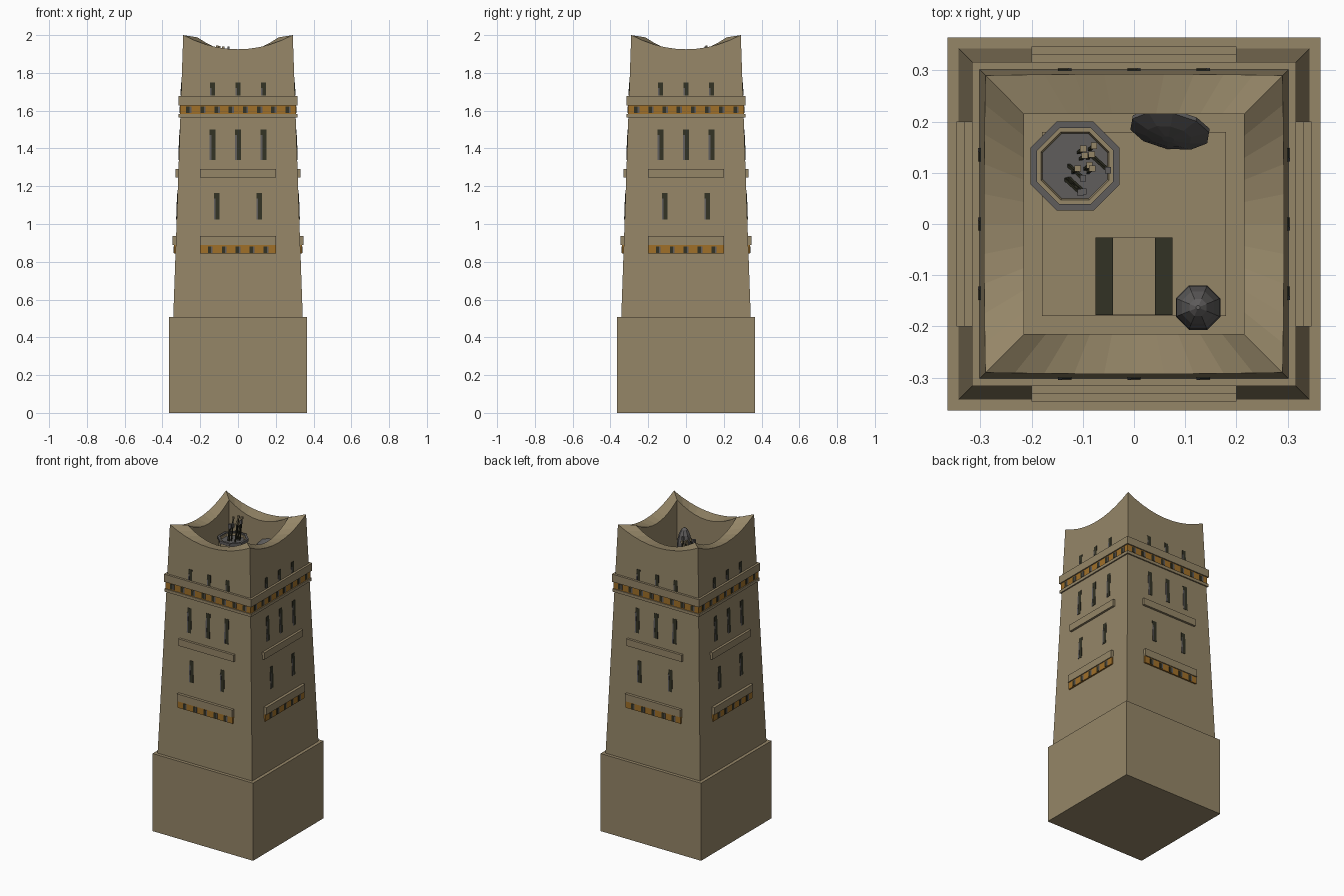
import bpy, bmesh, math, random
from mathutils import Matrix, Vector

if "Cube" in bpy.data.objects:
    bpy.data.objects.remove(bpy.data.objects["Cube"])

random.seed(4)

def material(name, rgb):
    m = bpy.data.materials.new(name)
    m.diffuse_color = (*rgb, 1)
    m.use_nodes = True
    m.node_tree.nodes["Principled BSDF"].inputs["Base Color"].default_value = m.diffuse_color
    return m

STONE = material("tan stone", (0.30, 0.238, 0.137))
ORANGE = material("orange trim", (0.35, 0.16, 0.022))
DARK = material("dark opening", (0.032, 0.032, 0.018))
GREY = material("grey metal", (0.115, 0.11, 0.108))

def finish(bm, name, mat):
    bmesh.ops.recalc_face_normals(bm, faces=bm.faces)
    me = bpy.data.meshes.new(name)
    bm.to_mesh(me)
    bm.free()
    ob = bpy.data.objects.new(name, me)
    me.materials.append(mat)
    bpy.context.collection.objects.link(ob)
    return ob

def wall(z):
    """Half width of the tapered tower at height z."""
    return 0.343 - 0.053 * (z - 0.5) / 1.5

def hexa(bm, rings):
    """Six-sided solid from two rings of four points."""
    a, b = [[bm.verts.new(p) for p in r] for r in rings]
    bm.faces.new(a)
    bm.faces.new(b)
    for i in range(4):
        j = (i + 1) % 4
        bm.faces.new((a[i], a[j], b[j], b[i]))

def box(bm, x0, x1, y0, y1, z0, z1):
    hexa(bm, [[(x0, y0, z), (x1, y0, z), (x1, y1, z), (x0, y1, z)] for z in (z0, z1)])

def on_walls(name, mat, blocks):
    """Blocks (x0, x1, z0, z1, out0, out1) repeated on all four sides."""
    bm = bmesh.new()
    for k in range(4):
        rot = Matrix.Rotation(k * math.pi / 2, 3, 'Z')
        for x0, x1, z0, z1, o0, o1 in blocks:
            hexa(bm, [[rot @ Vector(p) for p in (
                (x0, -o, z), (x1, -o, z), (x1, 0.012 - wall(z), z), (x0, 0.012 - wall(z), z))]
                for z, o in ((z0, o0), (z1, o1))])
    return finish(bm, name, mat)

def flush(x, w, z0, z1, d):
    return (x - w / 2, x + w / 2, z0, z1, wall(z0) + d, wall(z1) + d)

def lathe(name, mat, profile, sides, loc, rot=(0, 0, 0)):
    bm = bmesh.new()
    rings = []
    for r, z in profile:
        rings.append([bm.verts.new((r * math.cos((i + .5) * math.tau / sides),
                                    r * math.sin((i + .5) * math.tau / sides), z))
                      for i in range(sides)])
    for a, b in zip(rings, rings[1:]):
        for i in range(sides):
            j = (i + 1) % sides
            bm.faces.new((a[i], a[j], b[j], b[i]))
    bm.faces.new(rings[0])
    bm.faces.new(rings[-1])
    ob = finish(bm, name, mat)
    ob.location = loc
    ob.rotation_euler = rot
    return ob

# plinth
bm = bmesh.new()
box(bm, -0.364, 0.364, -0.364, 0.364, 0, 0.508)
finish(bm, "plinth", STONE)

# tapered tower with scooped parapet and sunken roof deck
FLOOR, N = 1.66, 10
bm = bmesh.new()
for k in range(4):
    rot = Matrix.Rotation(k * math.pi / 2, 3, 'Z')
    cols = []
    for i in range(N + 1):
        t = -1 + 2 * i / N
        z = 1.925 + 0.075 * t * t
        pts = [(wall(0.5) * t, -wall(0.5), 0.5), (wall(z) * t, -wall(z), z),
               (0.215 * t, -0.215, z - 0.012), (0.215 * t, -0.215, FLOOR)]
        cols.append([bm.verts.new(rot @ Vector(p)) for p in pts])
    for a, b in zip(cols, cols[1:]):
        for j in range(3):
            bm.faces.new((a[j], b[j], b[j + 1], a[j + 1]))
bmesh.ops.remove_doubles(bm, verts=bm.verts, dist=0.0005)
bmesh.ops.holes_fill(bm, edges=[e for e in bm.edges if e.is_boundary], sides=0)
finish(bm, "tower_body", STONE)

# cornice around the upper storey
on_walls("cornice", STONE, [(-0.316, 0.316, 1.628, 1.678, 0.316, 0.316),
                            (-0.314, 0.314, 1.563, 1.582, 0.314, 0.314)])
on_walls("cornice_band", ORANGE, [(-0.308, 0.308, 1.582, 1.628, 0.308, 0.308)])
# short ledges
on_walls("ledges", STONE, [(-0.2, 0.2, 1.245, 1.29, 0.331, 0.331),
                           (-0.2, 0.2, 0.888, 0.936, 0.346, 0.346)])
on_walls("ledge_band", ORANGE, [(-0.2, 0.2, 0.843, 0.888, 0.340, 0.340)])

# dark and grey panels set into the orange bands
dark, grey = [], []
for i in range(8):
    x = -0.262 + i * 0.075
    dark.append((x - 0.012, x + 0.006, 1.588, 1.622, 0.310, 0.310))
    grey.append((x + 0.006, x + 0.016, 1.588, 1.622, 0.310, 0.310))
for i in range(5):
    x = -0.148 + i * 0.074
    dark.append((x - 0.012, x + 0.006, 0.846, 0.882, 0.342, 0.342))
    grey.append((x + 0.006, x + 0.014, 0.846, 0.882, 0.342, 0.342))
on_walls("band_openings", DARK, dark)
on_walls("band_opening_sides", GREY, grey)

# arrow slits
slits = [(x, 0.026, 1.68, 1.75) for x in (-0.135, 0, 0.135)]
slits += [(x, 0.03, 1.34, 1.50) for x in (-0.135, 0, 0.135)]
slits += [(x, 0.03, 1.025, 1.165) for x in (-0.112, 0.112)]
on_walls("arrow_slits", DARK, [flush(x, w, a, b, 0.002) for x, w, a, b in slits])
on_walls("slit_edges", GREY, [flush(x - w * .36, w * .28, a, b - 0.03, 0.003) for x, w, a, b in slits])

# roof deck slab and trapdoor with straps
bm = bmesh.new()
box(bm, -0.18, 0.18, -0.18, 0.18, FLOOR - 0.01, FLOOR + 0.003)
box(bm, -0.075, 0.075, -0.178, -0.026, FLOOR - 0.01, FLOOR + 0.006)
finish(bm, "deck_and_trapdoor", STONE)
bm = bmesh.new()
for x in (-0.058, 0.058):
    box(bm, x - 0.017, x + 0.017, -0.178, -0.026, FLOOR, FLOOR + 0.009)
finish(bm, "trapdoor_straps", DARK)

# barrel of arrows
B = (-0.115, 0.113, FLOOR)
lathe("barrel", STONE, [(0.075, 0), (0.09, 0.07), (0.086, 0.14), (0.072, 0.14), (0.055, 0.09)], 8, B)
lathe("barrel_hoop", GREY, [(0.086, 0.130), (0.094, 0.130), (0.094, 0.148), (0.080, 0.148), (0.080, 0.130)], 8, B)
lathe("barrel_inside", DARK, [(0.054, 0.085), (0.054, 0.094)], 8, B)

def arrows(name, mat, spots, r, z0, z1):
    bm = bmesh.new()
    for x, y, dx, dy, dz in spots:
        hexa(bm, [[(B[0] + x + s * dx + a * r, B[1] + y + s * dy + b * r, z + s * dz)
                   for a, b in ((-1, -1), (1, -1), (1, 1), (-1, 1))]
                  for z, s in ((z0, 0 if z0 < 1.8 else 1), (z1, 1))])
    finish(bm, name, mat)

spots = []
for i in range(12):
    x, y = random.uniform(-0.04, 0.03), random.uniform(-0.02, 0.04)
    lean = 0.04 if i < 5 else 0.012
    spots.append((x, y, lean, -lean * 0.9 if i < 5 else 0.01, random.uniform(-0.06, 0)))
arrows("arrow_shafts", DARK, spots, 0.003, 1.74, 1.945)
arrows("arrow_ends", STONE, spots[5:], 0.006, 1.935, 1.95)
arrows("arrow_heads", GREY, spots[:5], 0.006, 1.93, 1.955)

# round shield leaning on the back wall, and a tall pointed dome by the front wall
lathe("leaning_shield", GREY, [(0.08, -0.006), (0.08, 0.002), (0.045, 0.014), (0.012, 0.02)], 10,
      (0.07, 0.183, 1.74), (math.radians(64), 0, math.radians(-10)))
lathe("pointed_dome", GREY, [(0.034, 0), (0.047, 0.05), (0.045, 0.10), (0.034, 0.15),
                             (0.018, 0.18), (0.004, 0.192)], 8, (0.125, -0.163, FLOOR))
